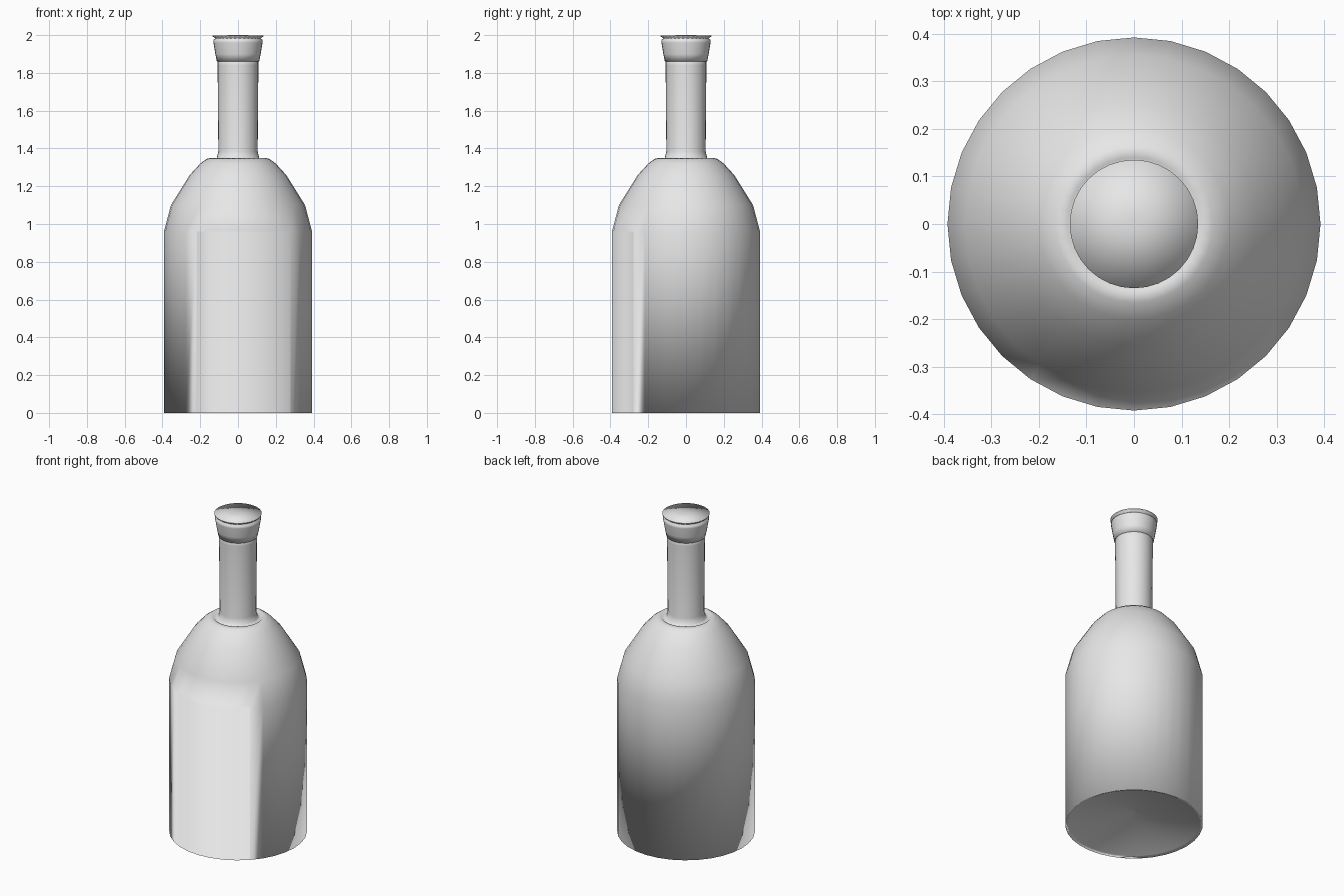
import bpy, bmesh
from math import cos, sin, pi

SIDES = 32

cube = bpy.data.objects.get("Cube")
if cube:
    bpy.data.objects.remove(cube, do_unlink=True)

# Single plain grey
grey = bpy.data.materials.new("plain_grey")
grey.use_nodes = True
GREY = (0.8, 0.8, 0.8, 1)
grey.diffuse_color = GREY
grey.node_tree.nodes["Principled BSDF"].inputs["Base Color"].default_value = GREY


def lathe(profile):
    """Spin (radius, height) points round z and close both ends."""
    bm = bmesh.new()
    rings = []
    for r, z in profile:
        angles = [2 * pi * i / SIDES for i in range(SIDES)]
        rings.append([bm.verts.new((r * cos(a), r * sin(a), z)) for a in angles])
    bands = []
    for low, high in zip(rings, rings[1:]):
        band = []
        for i in range(SIDES):
            j = (i + 1) % SIDES
            band.append(bm.faces.new((low[i], low[j], high[j], high[i])))
        bands.append(band)
    bm.faces.new(rings[0][::-1])
    bm.faces.new(rings[-1])
    return bm, bands


def finish(name, bm):
    for face in bm.faces:
        face.smooth = True
    mesh = bpy.data.meshes.new(name)
    bm.to_mesh(mesh)
    bm.free()
    mesh.materials.append(grey)
    obj = bpy.data.objects.new(name, mesh)
    bpy.context.collection.objects.link(obj)
    return obj


# Bottle: hollowed base, straight wall, rounded shoulder, small valley, neck
bottle_profile = [
    (0.008, 0.085), (0.375, 0.008), (0.392, 0.0),
    (0.392, 0.96), (0.355, 1.10), (0.255, 1.26), (0.2, 1.32),
    (0.165, 1.345), (0.14, 1.35), (0.128, 1.338),
    (0.112, 1.35), (0.104, 1.385), (0.108, 1.84), (0.107, 1.88),
]
bm, bands = lathe(bottle_profile)

# Label panel inset into the front of the straight wall
wall = bands[2]
bmesh.ops.inset_region(bm, faces=wall[21:28], thickness=0.035, depth=0,
                       use_even_offset=True)
finish("bottle", bm)

# Flared lip with a groove under its flat top disc
lip_profile = [
    (0.1, 1.862), (0.112, 1.86), (0.12, 1.9), (0.13, 1.96), (0.131, 1.975),
    (0.12, 1.98), (0.122, 1.985), (0.134, 1.993), (0.135, 1.998), (0.008, 2.0),
]
bm, bands = lathe(lip_profile)
finish("neck_lip", bm)
